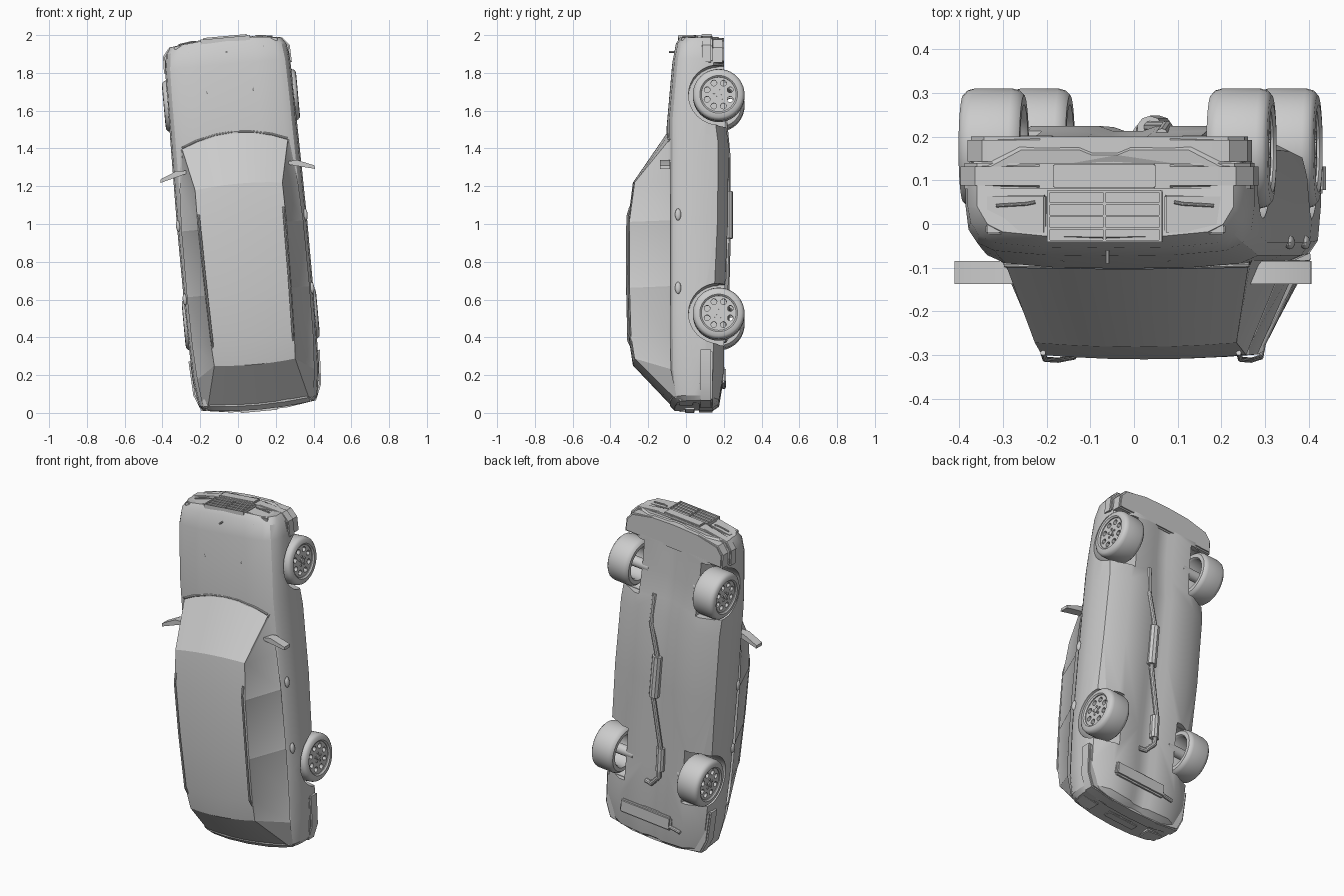
import bpy, bmesh, math
from mathutils import Matrix, Vector

if "Cube" in bpy.data.objects:
    bpy.data.objects.remove(bpy.data.objects["Cube"], do_unlink=True)

GREY = (0.6, 0.6, 0.6, 1)
paint = bpy.data.materials.new("plain_grey")
paint.use_nodes = True
paint.diffuse_color = GREY
paint.node_tree.nodes["Principled BSDF"].inputs["Base Color"].default_value = GREY

# Car is built with nose +y and roof +z, then stood on its tail with a slight lean
STAND = (Matrix.Translation((0.022, 0, 1.0))
         @ Matrix.Rotation(math.radians(-5.2), 4, 'Y')
         @ Matrix.Rotation(math.radians(90), 4, 'X'))


def finish(bm, name, angle=30):
    bmesh.ops.recalc_face_normals(bm, faces=bm.faces)
    mesh = bpy.data.meshes.new(name)
    bm.to_mesh(mesh)
    bm.free()
    mesh.transform(STAND)
    mesh.materials.append(paint)
    ob = bpy.data.objects.new(name, mesh)
    bpy.context.collection.objects.link(ob)
    smooth(ob, angle)
    return ob


def smooth(ob, angle=30):
    bpy.ops.object.select_all(action='DESELECT')
    ob.select_set(True)
    bpy.context.view_layer.objects.active = ob
    bpy.ops.object.shade_smooth_by_angle(angle=math.radians(angle))


def cut(ob, cutter):
    cutter.hide_render = True
    mod = ob.modifiers.new("cut", 'BOOLEAN')
    mod.object, mod.operation, mod.solver = cutter, 'DIFFERENCE', 'EXACT'
    bpy.context.view_layer.objects.active = ob
    bpy.ops.object.modifier_apply(modifier=mod.name)
    bpy.data.objects.remove(cutter, do_unlink=True)
    smooth(ob)


def grid(bm, rows, closed=False):
    """Skin rows of points; returns faces[row][column]."""
    vs = [[bm.verts.new(p) for p in r] for r in rows]
    n = len(rows[0])
    return vs, [[bm.faces.new((a[j], a[(j + 1) % n], b[(j + 1) % n], b[j]))
                 for j in range(n if closed else n - 1)] for a, b in zip(vs, vs[1:])]


def add_box(bm, center, size, rot=None):
    m = Matrix.Translation(center) @ (rot or Matrix()) @ Matrix.Diagonal((*size, 1))
    bmesh.ops.create_cube(bm, size=1, matrix=m)


def add_rod(bm, a, b, r, seg=16):
    a, b = Vector(a), Vector(b)
    q = (b - a).to_track_quat('Z', 'Y').to_matrix().to_4x4()
    bmesh.ops.create_cone(bm, cap_ends=True, segments=seg, radius1=r, radius2=r,
                          depth=(b - a).length, matrix=Matrix.Translation((a + b) / 2) @ q)


def box(name, center, size, bevel=0.0, rot=None):
    bm = bmesh.new()
    add_box(bm, center, size, rot)
    if bevel:
        bmesh.ops.bevel(bm, geom=bm.edges[:], offset=bevel, segments=2, affect='EDGES')
    return finish(bm, name)


def pipe(name, pts, r):
    bm = bmesh.new()
    for a, b in zip(pts, pts[1:]):
        add_rod(bm, a, b, r, 10)
    for p in pts[1:-1]:
        bmesh.ops.create_uvsphere(bm, u_segments=10, v_segments=6, radius=r,
                                  matrix=Matrix.Translation(p))
    return finish(bm, name)


def slab(name, half, z0, z1):
    """Plan outline mirrored in x, extruded from z0 to z1."""
    plan = half + [(-x, y) for x, y in reversed(half)]
    bm = bmesh.new()
    vs, _ = grid(bm, [[(x, y, z) for x, y in plan] for z in (z0, z1)], True)
    caps = [bm.faces.new(v) for v in vs]
    rim = {e for f in caps for e in f.edges}
    bmesh.ops.bevel(bm, geom=list(rim), offset=0.008, segments=2, affect='EDGES')
    return finish(bm, name)


# Lower body: y, half width, top, bottom
stations = [(-.965, .295, .05, -.14), (-.94, .315, .075, -.175), (-.8, .335, .088, -.2),
            (-.5, .344, .092, -.2), (0, .345, .092, -.222), (.4, .34, .092, -.225),
            (.52, .338, .092, -.21), (.66, .337, .08, -.2), (.85, .332, .063, -.2),
            (.93, .32, .045, -.195), (.965, .295, .02, -.17)]
rows = []
for y, w, t, b in stations:
    half = [(0, t + .01), (.45, t + .008), (.8, t - .002), (.92, t - .02), (.98, t - .05),
            (1, -.04), (1, -.1), (.97, min(-.12, b + .055)), (.65, b), (.2, b), (.1, b + .012)]
    ring = half + [(-f, z) for f, z in reversed(half[1:])]
    bow = math.copysign(.022, y) if abs(y) > .9 else 0
    rows.append([(f * w, y + bow * (1 - f * f), z) for f, z in ring])
bm = bmesh.new()
vs, _ = grid(bm, rows, True)
bm.faces.new(vs[0])
bm.faces.new(vs[-1])
body = finish(bm, "lower_body")

# Wheel housings
AXLES, HUB = (.657, -.505), -.173
for y in AXLES:
    for s in (1, -1):
        bm = bmesh.new()
        add_rod(bm, (s * .19, y, HUB), (s * .5, y, HUB), .16, 32)
        cut(body, finish(bm, "housing_cutter"))
        cut(body, box("housing_cutter", (s * .345, y, HUB - .1), (.31, .326, .2)))

# Cabin: top y, half width, z; base y, half width, z; bow
cabin = [(-.955, .27, .055, -.945, .295, .05, -.02), (-.735, .215, .272, -.8, .312, .08, -.012),
         (-.62, .222, .291, -.62, .322, .083, 0), (-.36, .229, .299, -.36, .326, .083, 0),
         (-.01, .235, .3, -.01, .324, .083, 0), (.2, .232, .272, .2, .314, .083, .015),
         (.42, .28, .09, .425, .288, .083, .065)]
rows = []
for y, w, z, yb, wb, zb, bow in cabin:
    half = [(wb, yb, zb)] + [(w * f, y + bow * (1 - f * f), z + .01 * (1 - f * f))
                             for f in (1, .7, .35)]
    mid = [(0, y + bow, z + .01)]
    rows.append(half + mid + [(-a, b, c) for a, b, c in reversed(half)])
bm = bmesh.new()
_, faces = grid(bm, rows)
bmesh.ops.recalc_face_normals(bm, faces=bm.faces)
for column in (0, -1):                       # recessed side glass
    for group in ((1, 2), (3,), (4, 5)):
        bmesh.ops.inset_region(bm, faces=[faces[i][column] for i in group], thickness=.014,
                               depth=-.004, use_boundary=True, use_even_offset=True)
finish(bm, "cabin", 25)

# Bumpers and trim at both ends
slab("front_bumper", [(.34, .83), (.337, .92), (.3, .965), (.15, .987), (0.02, .992)],
     -.14, -.08)
slab("front_apron", [(.325, .83), (.322, .91), (.285, .955), (.15, .975), (0.02, .98)],
     -.2, -.135)
slab("rear_bumper", [(.349, -.7), (.34, -.88), (.305, -.965), (.15, -.988), (0.02, -.992)],
     -.14, -.07)
box("front_plate", (0, .992, -.11), (.235, .014, .056), .003)
box("rear_plate", (0, -.99, -.02), (.2, .012, .05), .003)

# Grille: frame, centre post and slats
bm = bmesh.new()
add_box(bm, (0, .975, -.018), (.262, .016, .118))
for x in (-.129, 0, .129):
    add_box(bm, (x, .986, -.018), (.007, .012, .118))
for k in range(5):
    add_box(bm, (0, .986, -.075 + k * .0285), (.258, .01, .005))
finish(bm, "grille")

for s, side in ((1, "left"), (-1, "right")):
    # Lamps with their wipers
    tilt = Matrix.Rotation(-s * .12, 4, 'Z')
    box(side + "_headlamp", (s * .205, .965, -.022), (.14, .02, .09), .004, tilt)
    pipe(side + "_lamp_wiper", [(s * .16, .985, -.05), (s * .18, .985, -.046),
                                (s * .25, .975, -.042)], .004)
    box(side + "_tail_lamp", (s * .23, -.962, .0), (.11, .025, .08), .005, 
        Matrix.Rotation(s * .15, 4, 'Z'))
    # Door mirror
    bm = bmesh.new()
    vs, _ = grid(bm, [[(s * x, y + dy, z) for dy, z in ((-h, .085), (h, .085), (h, .138), (-h, .138))]
                      for x, y, h in ((.27, .3, .008), (.32, .295, .016), (.41, .265, .009))], True)
    bm.faces.new(vs[0])
    bm.faces.new(vs[-1])
    finish(bm, side + "_mirror")
    # Door handles
    for y in (.02, -.37):
        bm = bmesh.new()
        bmesh.ops.create_uvsphere(bm, u_segments=16, v_segments=8, radius=1,
                                  matrix=Matrix.Translation((s * .338, y, .042))
                                  @ Matrix.Diagonal((.012, .032, .016, 1)))
        finish(bm, side + "_door_handle")
    # Roof rail on end feet
    pipe(side + "_roof_rail", [(s * .215, -.64, .285), (s * .215, -.6, .305),
                               (s * .222, -.28, .312), (s * .225, .02, .31),
                               (s * .225, .07, .295)], .006)
    # Raised bonnet crease
    pipe(side + "_bonnet_crease", [(s * .12, .7, .082), (s * .2, .93, .047)], .004)

# Wiper line at the windscreen foot and a plain bonnet pin
pipe("scuttle", [(x, .425 + .066 * (1 - (x / .29) ** 2), .098 - .05 * x * x)
                 for x in (-.28, -.2, -.1, 0, .1, .2, .28)], .006)
pipe("bonnet_pin", [(0, .915, .05), (0, .915, .09)], .005)

# Wheels: lathed tyre and barrel, pierced disc, hub and bolts
section = [(.092, .35), (.1, .357), (.122, .355), (.133, .345), (.137, .33), (.137, .24),
           (.133, .225), (.122, .215), (.1, .215), (.092, .225)]
for y, end in zip(AXLES, ("front", "rear")):
    for s, side in ((1, "left"), (-1, "right")):
        label = end + "_" + side
        turn = [k * math.tau / 40 for k in range(41)]
        bm = bmesh.new()
        grid(bm, [[(s * x, y + r * math.cos(a), HUB + r * math.sin(a)) for r, x in section]
                  for a in turn[:-1] + turn[:1]], True)
        bmesh.ops.remove_doubles(bm, verts=bm.verts, dist=1e-5)
        finish(bm, label + "_tyre", 40)
        bm = bmesh.new()
        add_rod(bm, (s * .325, y, HUB), (s * .345, y, HUB), .094, 40)
        disc = finish(bm, label + "_rim")
        bm = bmesh.new()
        for k in range(8):
            a = k * math.tau / 8 + .39
            p = (y + .066 * math.cos(a), HUB + .066 * math.sin(a))
            add_rod(bm, (s * .3, *p), (s * .4, *p), .0155, 12)
        cut(disc, finish(bm, "rim_cutter"))
        bm = bmesh.new()
        add_rod(bm, (s * .15, y, HUB), (s * .33, y, HUB), .03)
        add_rod(bm, (s * .34, y, HUB), (s * .352, y, HUB), .014)
        for k in range(5):
            a = k * math.tau / 5
            p = (y + .026 * math.cos(a), HUB + .026 * math.sin(a))
            add_rod(bm, (s * .34, *p), (s * .35, *p), .006, 8)
        finish(bm, label + "_hub")

# Exhaust along the floor
pipe("exhaust_pipe", [(.09, .53, -.205), (.085, .35, -.222), (.03, .17, -.222),
                      (.03, -.1, -.222), (-.04, -.39, -.215), (-.04, -.56, -.212),
                      (.01, -.62, -.205), (.05, -.62, -.195)], .014)
pipe("front_silencer", [(.03, .17, -.218), (.03, -.08, -.218)], .03)
pipe("middle_silencer", [(-.035, -.38, -.205), (-.04, -.52, -.205)], .026)
box("rear_silencer", (.03, -.82, -.198), (.34, .085, .03), .01)
pipe("tail_pipe", [(-.13, -.84, -.2), (-.2, -.85, -.2)], .011)
